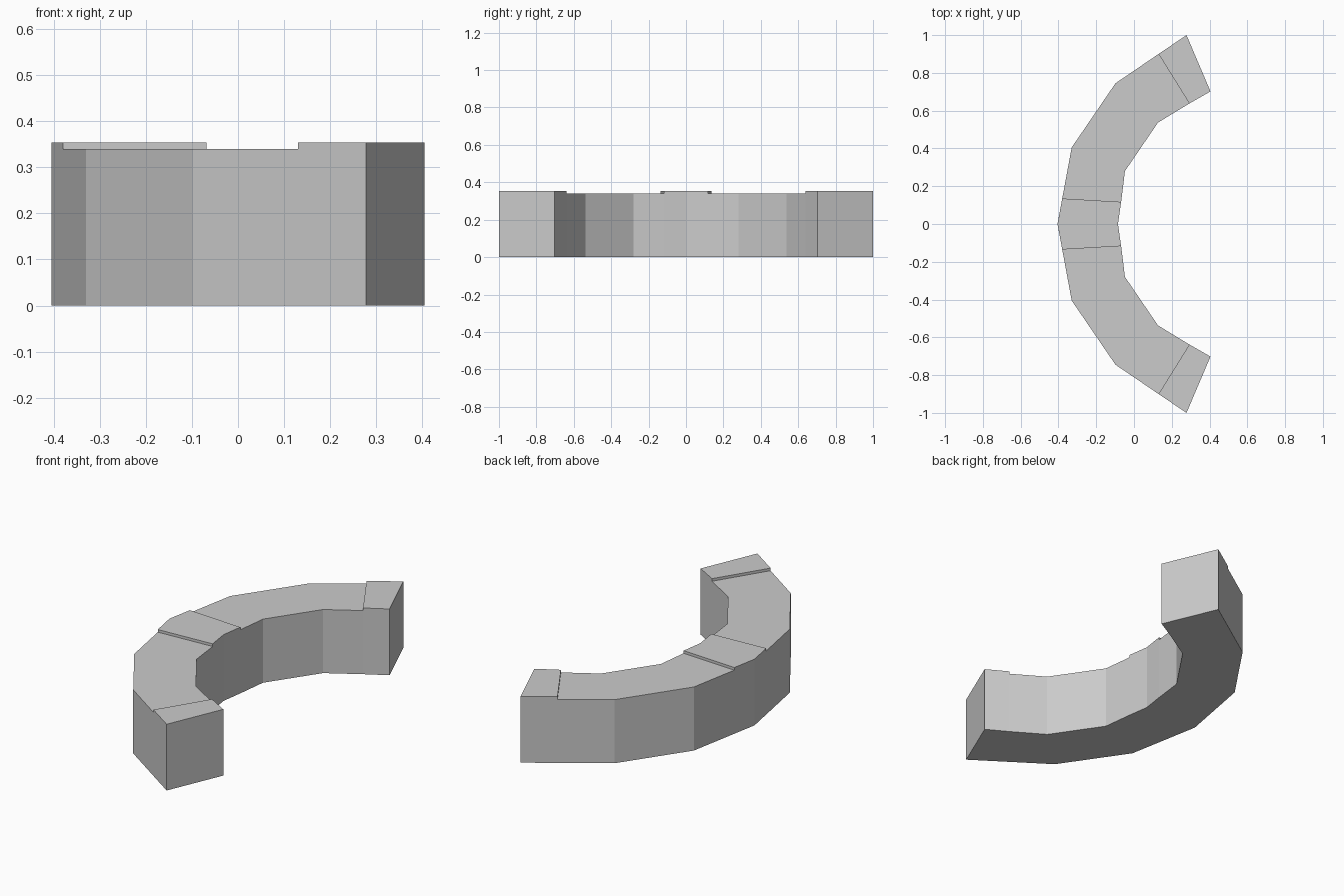
import bpy
import bmesh
import math

cube = bpy.data.objects.get("Cube")
if cube:
    bpy.data.objects.remove(cube, do_unlink=True)

WALL_TOP, PAD_TOP = 0.34, 0.354

# Cross sections of half the arc, from the middle to one end: outer x, y, inner x, y
half = [
    (-0.405, 0.0, -0.085, 0.0),
    (-0.38, 0.135, -0.068, 0.117),
    (-0.33, 0.405, -0.048, 0.28),
    (-0.098, 0.745, 0.127, 0.537),
    (0.13, 0.9, 0.293, 0.638),
    (0.278, 1.0, 0.405, 0.702),
]
sections = [(ox, -oy, ix, -iy) for ox, oy, ix, iy in reversed(half[1:])] + half
last = len(sections) - 2
raised = {0, last // 2, last // 2 + 1, last}

# Stone material
stone = bpy.data.materials.new("light grey stone")
stone.use_nodes = True
grey = (0.6, 0.6, 0.6, 1.0)
stone.diffuse_color = grey
stone.node_tree.nodes["Principled BSDF"].inputs["Base Color"].default_value = grey

# Curved wall: flat band pulled up into a solid
bm = bmesh.new()
rows = [(bm.verts.new((ox, oy, 0)), bm.verts.new((ix, iy, 0)))
        for ox, oy, ix, iy in sections]
floor = [bm.faces.new((a[0], a[1], b[1], b[0])) for a, b in zip(rows, rows[1:])]


def raise_faces(faces, height, keep=False):
    """Extrude a group of faces upward and return the new top faces in order."""
    result = bmesh.ops.extrude_face_region(bm, geom=faces, use_keep_orig=keep)["geom"]
    verts = [g for g in result if isinstance(g, bmesh.types.BMVert)]
    bmesh.ops.translate(bm, verts=verts, vec=(0, 0, height))
    tops = [g for g in result if isinstance(g, bmesh.types.BMFace)]
    return sorted(tops, key=lambda f: f.calc_center_median().y)


tops = raise_faces(floor, WALL_TOP, keep=True)

# Slightly raised pads at both ends and in the middle
pads = [tops[i] for i in sorted(raised)]
raise_faces(pads, PAD_TOP - WALL_TOP)

# Tidy: merge coplanar faces and point everything outward
bmesh.ops.remove_doubles(bm, verts=bm.verts[:], dist=0.0005)
bmesh.ops.recalc_face_normals(bm, faces=bm.faces[:])
bmesh.ops.dissolve_limit(bm, angle_limit=math.radians(0.5),
                         verts=bm.verts[:], edges=bm.edges[:])

mesh = bpy.data.meshes.new("curved_wall")
bm.to_mesh(mesh)
bm.free()
mesh.materials.append(stone)
wall = bpy.data.objects.new("curved_wall", mesh)
bpy.context.collection.objects.link(wall)
